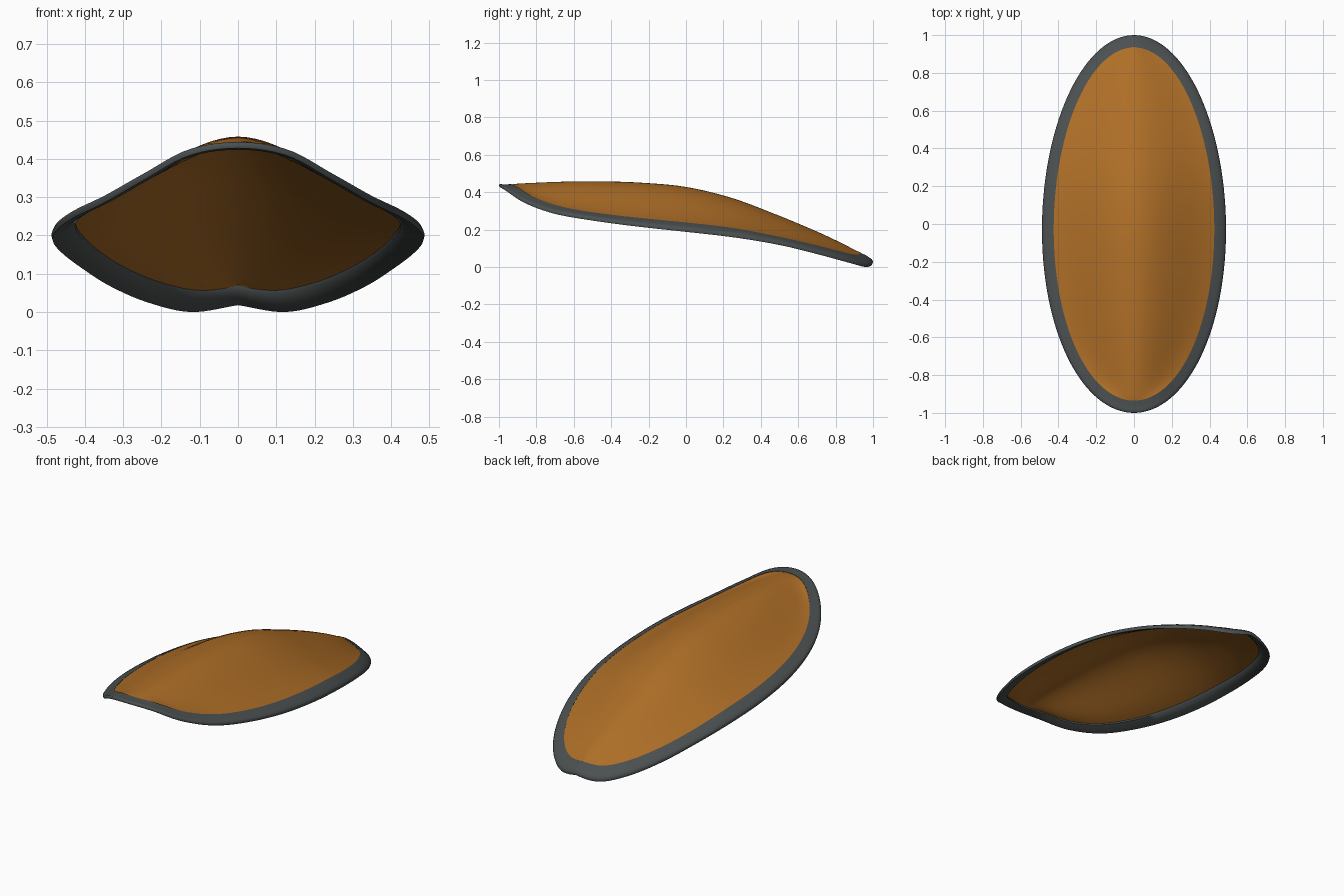
import bpy, bmesh, math

if "Cube" in bpy.data.objects:
    bpy.data.objects.remove(bpy.data.objects["Cube"])

N = 64          # steps from front tip to back tip
M = 32          # columns across the shell

# Heights every 15 degrees, front tip (0) to back tip (180)
OUTER = [.430, .410, .345, .287, .250, .218, .190, .160, .120, .070, .027, .002, .020]
INNER = [.443, .428, .372, .322, .288, .262, .238, .210, .168, .125, .088, .066, .075]
CROWN = [.443, .447, .452, .458, .460, .453, .430, .372, .288, .208, .140, .092, .075]


def height(table, t):
    """Smooth curve through the table; flat at the front, creased at the back."""
    last = len(table) - 1
    s = min(max(t / math.pi * last, 0), last)
    i = min(int(s), last - 1)
    f = s - i

    def slope(k):
        if k == 0:
            return 0
        if k == last:
            return table[k] - table[k - 1]
        return (table[k + 1] - table[k - 1]) / 2
    a, b = table[i], table[i + 1]
    return ((2*f**3 - 3*f*f + 1) * a + (f**3 - 2*f*f + f) * slope(i)
            + (3*f*f - 2*f**3) * b + (f**3 - f*f) * slope(i + 1))


FLOOR = min(height(OUTER, math.pi * k / 200) for k in range(201))


def outline(t, rx, ry):
    """Slightly egg-shaped oval, widest just ahead of the middle."""
    return rx * math.sin(t) * (1 + .03 * math.cos(t)), -ry * math.cos(t)


def material(name, rgb):
    m = bpy.data.materials.new(name)
    m.diffuse_color = (*rgb, 1)
    m.use_nodes = True
    m.node_tree.nodes["Principled BSDF"].inputs["Base Color"].default_value = m.diffuse_color
    return m


def finish(bm, name, mat, angle):
    bmesh.ops.recalc_face_normals(bm, faces=bm.faces)
    me = bpy.data.meshes.new(name)
    bm.to_mesh(me)
    bm.free()
    ob = bpy.data.objects.new(name, me)
    bpy.context.collection.objects.link(ob)
    me.materials.append(mat)
    bpy.ops.object.select_all(action='DESELECT')
    ob.select_set(True)
    bpy.context.view_layer.objects.active = ob
    bpy.ops.object.shade_smooth_by_angle(angle=math.radians(angle))
    return ob


amber = material("amber", (.42, .155, .02))
charcoal = material("charcoal", (.07, .08, .08))

# Arched shell: rows across the oval, bell-shaped between crown and edge
bm = bmesh.new()
rows = []
for i in range(1, N):
    t = math.pi * i / N
    w, y = outline(t, .427, .937)
    edge, crown = height(INNER, t), height(CROWN, t)
    row = []
    for j in range(M + 1):
        u = -1 + 2 * j / M
        bell = ((1 - abs(u) ** 1.7) + (math.cos(math.pi * u) + 1) / 2) / 2
        row.append(bm.verts.new((w * u, y, edge + (crown - edge) * bell - FLOOR)))
    rows.append(row)
for a, b in zip(rows, rows[1:]):
    for j in range(M):
        bm.faces.new((a[j], a[j + 1], b[j + 1], b[j]))
for row, t, sign in ((rows[0], 0, 1), (rows[-1], math.pi, -1)):
    tip = bm.verts.new((0, outline(t, .427, .937)[1], height(INNER, t) - FLOOR))
    for j in range(M):
        bm.faces.new((tip, row[j + 1], row[j])[::sign])
bmesh.ops.recalc_face_normals(bm, faces=bm.faces)
if sum(f.normal.z for f in bm.faces) < 0:
    bmesh.ops.reverse_faces(bm, faces=bm.faces)
bmesh.ops.solidify(bm, geom=bm.faces[:], thickness=.008)
shell = finish(bm, "arched_shell", amber, 50)

# Rim: one closed profile carried around the oval
# (outward fraction, height blend inner to outer, extra height)
PROFILE = [(0, 0, .002), (.35, .22, .004), (.7, .55, .008), (.92, .85, .014),
           (1, 1, .010), (.95, 1, .0), (.5, .55, -.010), (0, 0, -.016)]
bm = bmesh.new()
rings = []
for i in range(2 * N):
    a = math.pi * i / N
    t = a if a <= math.pi else 2 * math.pi - a
    zi, zo = height(INNER, t), height(OUTER, t)
    ring = []
    for out, mix, lift in PROFILE:
        x, y = outline(a, .425 + .062 * out, .935 + .065 * out)
        if a > math.pi:
            x = -outline(t, .425 + .062 * out, .935 + .065 * out)[0]
        ring.append(bm.verts.new((x, y, zi + (zo - zi) * mix + lift - FLOOR)))
    rings.append(ring)
for i, a in enumerate(rings):
    b = rings[(i + 1) % len(rings)]
    for j in range(len(PROFILE)):
        k = (j + 1) % len(PROFILE)
        bm.faces.new((a[j], a[k], b[k], b[j]))
rim = finish(bm, "rim", charcoal, 60)
